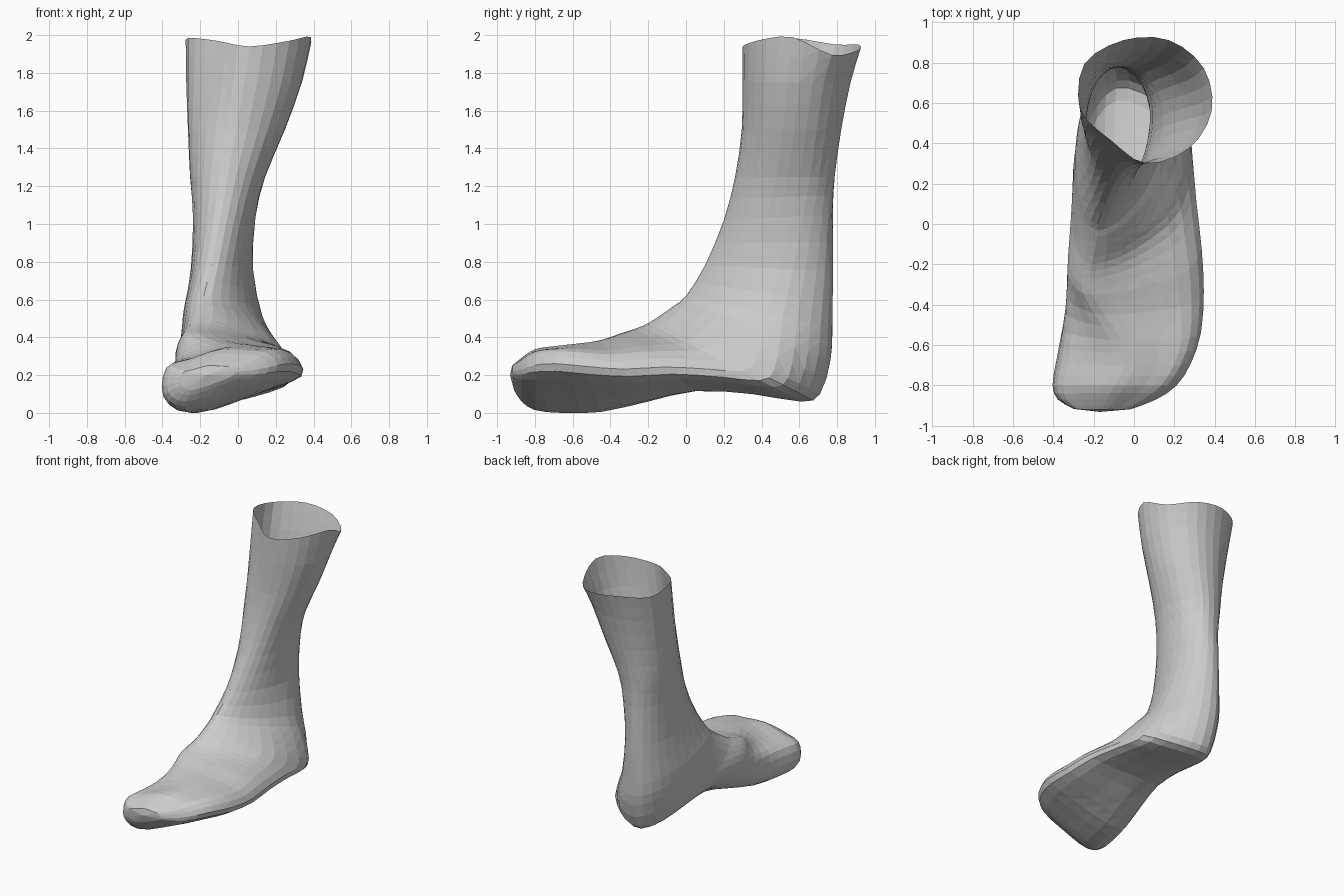
import bpy
import bmesh
from math import sin, cos, tau
from mathutils import Vector

cube = bpy.data.objects.get("Cube")
if cube:
    bpy.data.objects.remove(cube, do_unlink=True)

# Unit cross-sections as (across, depth): across -1..1, depth 0 at the
# front or instep and 1 at the back or sole.
COUNT = 9
ROUND = [(sin(tau * i / COUNT), (1 - cos(tau * i / COUNT)) / 2) for i in range(COUNT)]
RIM = ROUND[:6] + [(-.93, .78), (-.98, .42), (-.52, .18)]
ANKLE = [(-.5, 0), (.15, .1), (.72, .34), (1, .66), (.6, .92),
         (-.15, 1), (-.75, .83), (-1, .5), (-.9, .15)]
INSTEP = [(-.68, 0), (.08, .1), (.84, .34), (1, .74), (.35, .93),
          (-.28, 1), (-.7, .8), (-.98, .45), (-.94, .12)]
TOE = [(0, 0), (.5, .02), (.88, .07), (1, .37), (.2, .74),
       (-.6, 1), (-1, .78), (-.95, .3), (-.55, .16)]
SHAPES = [RIM, ROUND, ANKLE, INSTEP, TOE]

# Stations from the rim to the toe: front y, z; back y, z; x range; shape blend
STATIONS = [
    (.30, 1.95, .93, 1.95, -.27, .39, 0),
    (.30, 1.75, .875, 1.75, -.27, .34, .3),
    (.295, 1.5, .825, 1.5, -.265, .25, .8),
    (.26, 1.25, .79, 1.25, -.255, .145, 1),
    (.2, 1.02, .78, 1.05, -.24, .1, 1.3),
    (.1, .78, .78, .75, -.25, .085, 1.7),
    (0, .62, .775, .45, -.285, .13, 2),
    (-.06, .57, .765, .28, -.295, .19, 2.2),
    (-.13, .52, .71, .1, -.305, .265, 2.6),
    (-.2, .475, .61, .06, -.31, .285, 2.9),
    (-.27, .445, .35, .1, -.32, .3, 3),
    (-.35, .42, .05, .115, -.335, .325, 3.1),
    (-.45, .385, -.2, .06, -.345, .335, 3.4),
    (-.58, .365, -.45, .005, -.355, .32, 3.8),
    (-.7, .35, -.66, 0, -.375, .27, 4),
    (-.8, .335, -.8, .015, -.395, .2, 4),
    (-.87, .29, -.87, .06, -.37, .1, 4),
    (-.92, .25, -.91, .12, -.3, -.02, 4),
]
# Wavy height of the open rim
RIM_WAVE = [-.01, .02, .04, -.055, -.03, 0, 0, .035, .02]


def spline(a, b, c, d, t):
    """Point on a smooth curve between b and c."""
    return (b * 2 + (c - a) * t + (a * 2 - b * 5 + c * 4 - d) * t ** 2
            + (b * 3 - a - c * 3 + d) * t ** 3) / 2


def section(station):
    fy, fz, by, bz, left, right, blend = station
    low = min(int(blend), len(SHAPES) - 2)
    mix = blend - low
    ring = []
    for p, q in zip(SHAPES[low], SHAPES[low + 1]):
        u, t = (m + (n - m) * mix for m, n in zip(p, q))
        ring.append(Vector(((left + right) / 2 + u * (right - left) / 2,
                            fy + (by - fy) * t, fz + (bz - fz) * t)))
    return ring


def smooth_ring(ring, steps):
    n = len(ring)
    return [spline(ring[i - 1], ring[i], ring[(i + 1) % n], ring[(i + 2) % n], s / steps)
            for i in range(n) for s in range(steps)]


def smooth_rows(rows, steps):
    last = len(rows) - 1
    result = []
    for i in range(last):
        near = [rows[max(0, min(last, i + k))] for k in (-1, 0, 1, 2)]
        for s in range(steps):
            result.append([spline(*points, s / steps) for points in zip(*near)])
    return result + [rows[last]]


# Loft the leg and foot as one open shell
sections = [section(s) for s in STATIONS]
for point, wave in zip(sections[0], RIM_WAVE):
    point.z += wave
rows = smooth_rows([smooth_ring(s, 3) for s in sections], 2)

bm = bmesh.new()
grid = [[bm.verts.new(p) for p in row] for row in rows]
for upper, lower in zip(grid, grid[1:]):
    for i in range(len(upper)):
        bm.faces.new((upper[i - 1], upper[i], lower[i], lower[i - 1]))

# Blunt toe end
middle = sum((v.co for v in grid[-1]), Vector()) / len(grid[-1])
tip = bm.verts.new(middle + Vector((0, -.015, 0)))
for i, v in enumerate(grid[-1]):
    bm.faces.new((grid[-1][i - 1], v, tip))

bmesh.ops.triangulate(bm, faces=bm.faces[:])
bmesh.ops.recalc_face_normals(bm, faces=bm.faces[:])
mesh = bpy.data.meshes.new("foot_and_leg")
bm.to_mesh(mesh)
bm.free()

# Plain grey surface
grey = bpy.data.materials.new("light_grey")
grey.use_nodes = True
colour = (.6, .6, .6, 1)
grey.diffuse_color = colour
grey.node_tree.nodes["Principled BSDF"].inputs["Base Color"].default_value = colour
mesh.materials.append(grey)
bpy.context.collection.objects.link(bpy.data.objects.new("foot_and_leg", mesh))
